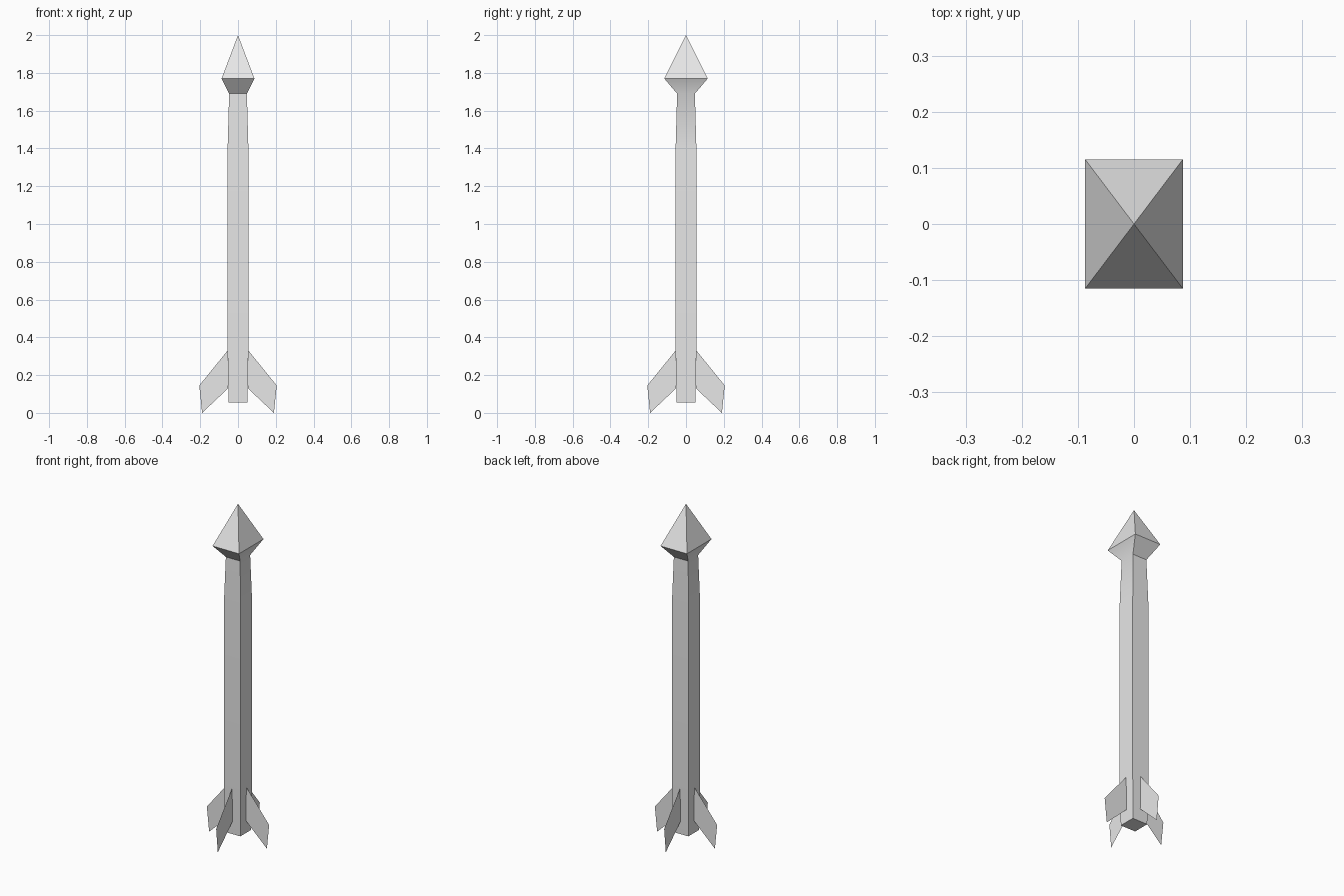
import bpy
import bmesh
import math
from mathutils import Matrix

cube = bpy.data.objects.get("Cube")
if cube:
    bpy.data.objects.remove(cube, do_unlink=True)

# Single plain grey
grey = bpy.data.materials.new("plain grey")
grey.use_nodes = True
grey.diffuse_color = (0.8, 0.8, 0.8, 1)
grey.node_tree.nodes["Principled BSDF"].inputs["Base Color"].default_value = (0.8, 0.8, 0.8, 1)


def add_object(name, bm):
    mesh = bpy.data.meshes.new(name)
    bm.to_mesh(mesh)
    bm.free()
    mesh.materials.append(grey)
    obj = bpy.data.objects.new(name, mesh)
    bpy.context.collection.objects.link(obj)
    return obj


# Square shaft flaring into a pointed head: (z, half width x, half width y)
SECTIONS = [
    (0.055, 0.050, 0.050),
    (0.33, 0.055, 0.055),
    (1.40, 0.055, 0.055),
    (1.69, 0.047, 0.047),
    (1.77, 0.087, 0.115),
]
CORNERS = [(-1, -1), (1, -1), (1, 1), (-1, 1)]

bm = bmesh.new()
rings = [[bm.verts.new((sx * hx, sy * hy, z)) for sx, sy in CORNERS]
         for z, hx, hy in SECTIONS]
bm.faces.new(reversed(rings[0]))
for low, high in zip(rings, rings[1:]):
    for i in range(4):
        j = (i + 1) % 4
        bm.faces.new((low[i], low[j], high[j], high[i]))
tip = bm.verts.new((0, 0, 2.0))
for i in range(4):
    bm.faces.new((rings[-1][i], rings[-1][(i + 1) % 4], tip))
shaft = add_object("shaft_and_head", bm)
bpy.ops.object.select_all(action='DESELECT')
shaft.select_set(True)
bpy.context.view_layer.objects.active = shaft
bpy.ops.object.shade_smooth_by_angle(angle=math.radians(30))

# Four flat swept fins, one in the middle of each side
FIN = [(0.052, 0.13), (0.19, 0.0), (0.205, 0.145), (0.055, 0.33)]
for k, side in enumerate(("left", "back", "right", "front")):
    bm = bmesh.new()
    bm.faces.new([bm.verts.new((x, 0, z)) for x, z in FIN])
    bm.transform(Matrix.Rotation(k * math.pi / 2, 4, 'Z'))
    add_object(side + "_fin", bm)
